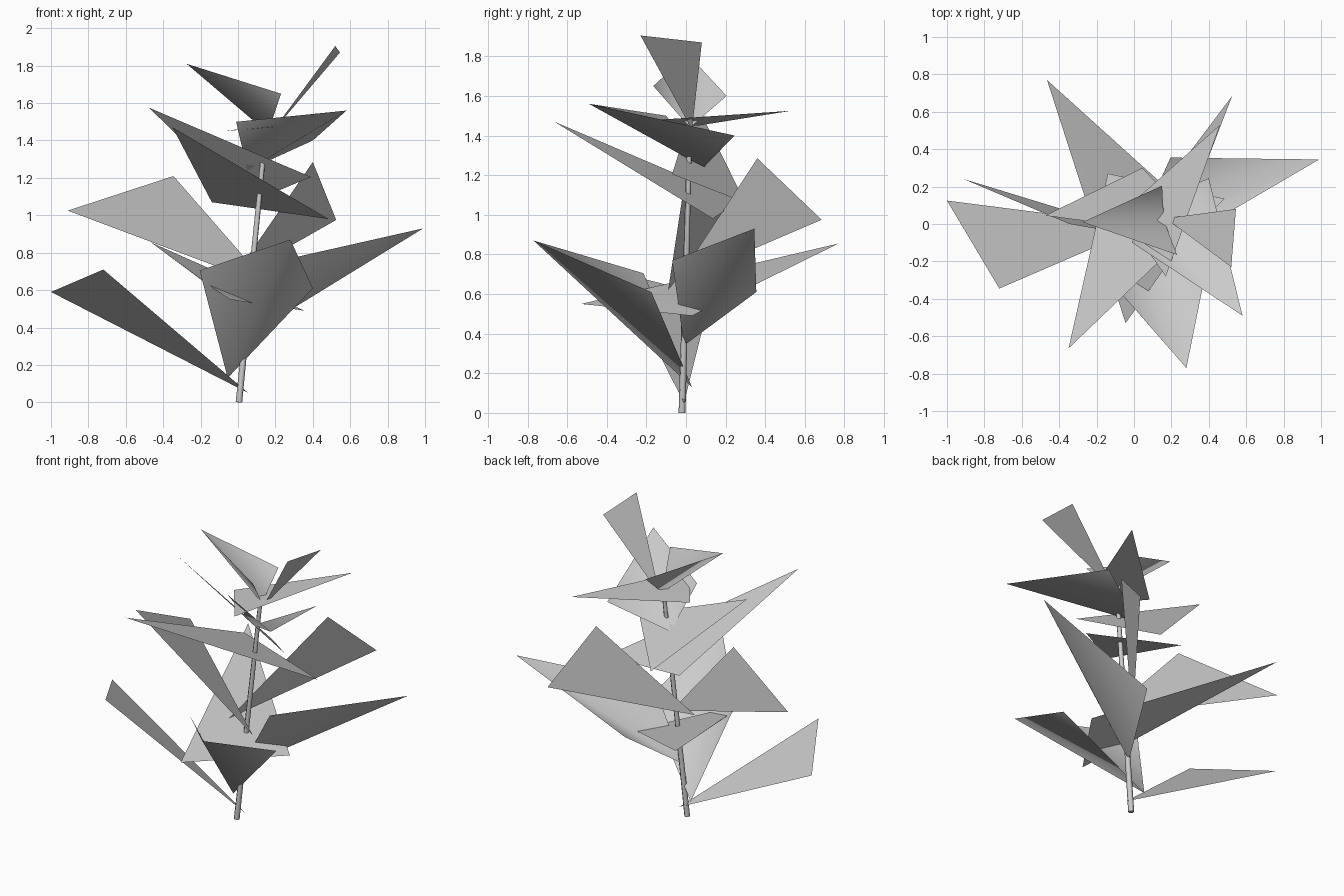
import bpy
import bmesh
import math
from mathutils import Vector

cube = bpy.data.objects.get("Cube")
if cube:
    bpy.data.objects.remove(cube, do_unlink=True)


def make_material(name, colour):
    material = bpy.data.materials.new(name)
    material.use_nodes = True
    material.diffuse_color = colour
    shader = material.node_tree.nodes["Principled BSDF"]
    shader.inputs["Base Color"].default_value = colour
    return material


plain_grey = make_material("plain_grey", (0.6, 0.6, 0.6, 1))


def add_object(name, mesh_builder):
    """Turn a bmesh into a linked object with the shared material."""
    mesh = bpy.data.meshes.new(name)
    mesh_builder.to_mesh(mesh)
    mesh_builder.free()
    mesh.materials.append(plain_grey)
    thing = bpy.data.objects.new(name, mesh)
    bpy.context.collection.objects.link(thing)
    return thing


def folded_leaf(name, base, side, tip, other_side):
    """Leaf of two triangles that share a midrib from base to tip."""
    build = bmesh.new()
    b, s, t, o = [build.verts.new(p) for p in (base, side, tip, other_side)]
    build.faces.new((b, s, t))
    build.faces.new((b, t, o))
    finish_leaf(name, build)


def flat_leaf(name, base, corner, other_corner):
    """Flat leaf that widens from its base to a blunt end."""
    build = bmesh.new()
    build.faces.new([build.verts.new(p) for p in (base, corner, other_corner)])
    finish_leaf(name, build)


def finish_leaf(name, build):
    build.normal_update()
    # Turn the upper side of the leaf outward
    if sum(face.normal.z * face.calc_area() for face in build.faces) < 0:
        bmesh.ops.reverse_faces(build, faces=build.faces[:])
    for face in build.faces:
        face.smooth = True
    add_object(name, build)


def tapered_stem(name, start, end, start_radius, end_radius):
    """Slim leaning cylinder between two points."""
    start, end = Vector(start), Vector(end)
    axis = end - start
    build = bmesh.new()
    bmesh.ops.create_cone(build, cap_ends=True, segments=6, radius1=start_radius,
                          radius2=end_radius, depth=axis.length)
    stem = add_object(name, build)
    stem.rotation_mode = "QUATERNION"
    stem.rotation_quaternion = axis.to_track_quat("Z", "Y")
    stem.location = (start + end) / 2
    bpy.ops.object.select_all(action="DESELECT")
    stem.select_set(True)
    bpy.context.view_layer.objects.active = stem
    bpy.ops.object.shade_smooth_by_angle(angle=math.radians(65))


# Leaning stem
tapered_stem("stem", (0.005, -0.02, 0), (0.15, 0.02, 1.46), 0.018, 0.013)

# Bottom leaves
flat_leaf("lowest_side_leaf",
          base=(0.055, -0.01, 0.05),
          corner=(-1, 0.125, 0.59),
          other_corner=(-0.72, -0.345, 0.71))
folded_leaf("low_front_leaf",
            base=(-0.055, 0.03, 0.13),
            side=(0.4, -0.175, 0.61),
            tip=(0.28, -0.77, 0.87),
            other_side=(-0.205, -0.215, 0.705))
folded_leaf("low_long_leaf",
            base=(0.03, -0.01, 0.34),
            side=(0.195, 0.355, 0.61),
            tip=(0.99, 0.345, 0.93),
            other_side=(0.28, -0.07, 0.77))
folded_leaf("low_back_leaf",
            base=(-0.045, -0.53, 0.55),
            side=(0.355, 0.03, 0.49),
            tip=(-0.465, 0.77, 0.855),
            other_side=(-0.15, -0.15, 0.62))

# Middle leaves
flat_leaf("middle_side_leaf",
          base=(0.17, -0.09, 0.62),
          corner=(-0.91, 0.24, 1.025),
          other_corner=(-0.345, 0, 1.21))
flat_leaf("middle_back_leaf",
          base=(-0.03, -0.05, 0.66),
          corner=(0.525, 0.685, 0.975),
          other_corner=(0.4, 0.36, 1.285))
flat_leaf("middle_front_leaf",
          base=(-0.35, -0.665, 1.47),
          corner=(0.485, 0.135, 0.98),
          other_corner=(-0.14, 0.27, 1.07))
flat_leaf("middle_slanted_leaf",
          base=(-0.475, 0.045, 1.575),
          corner=(0.39, -0.07, 1.205),
          other_corner=(0.045, 0.3, 1.06))

# Upper leaves
folded_leaf("upper_front_leaf",
            base=(0.05, 0.09, 1.24),
            side=(0.4, 0.245, 1.4),
            tip=(0.58, -0.49, 1.56),
            other_side=(-0.01, -0.1, 1.5))
flat_leaf("upper_level_leaf",
          base=(0.46, 0.53, 1.525),
          corner=(-0.07, 0.06, 1.45),
          other_corner=(0.17, -0.28, 1.47))

# Crown leaves
folded_leaf("crown_folded_leaf",
            base=(0.16, 0.02, 1.44),
            side=(0.15, 0.205, 1.6),
            tip=(-0.275, 0.01, 1.81),
            other_side=(0.23, -0.165, 1.65))
flat_leaf("crown_upright_leaf",
          base=(0.17, 0.03, 1.43),
          corner=(0.52, -0.23, 1.905),
          other_corner=(0.545, 0.08, 1.87))
